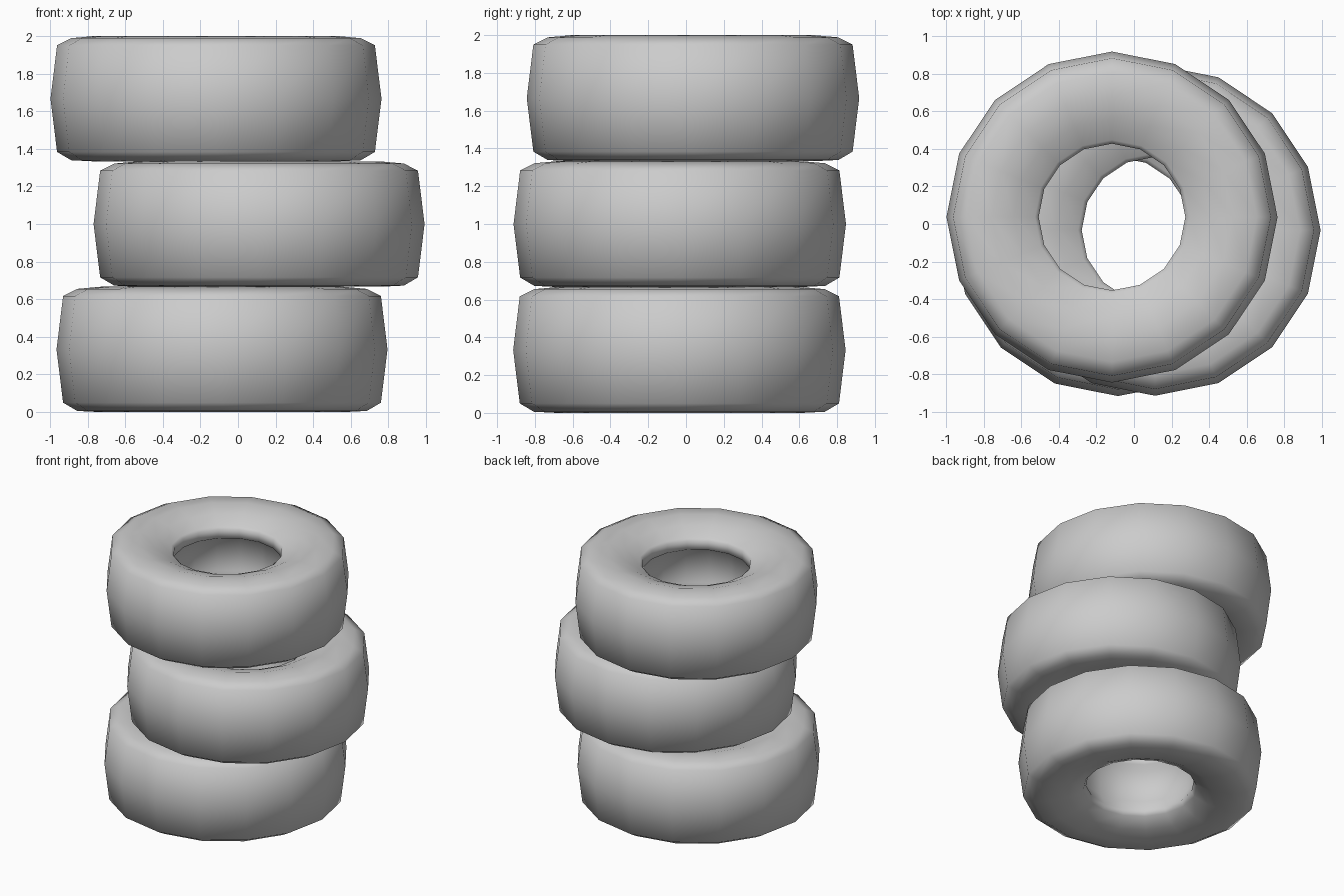
import bpy, bmesh
from math import cos, sin, tau

if "Cube" in bpy.data.objects:
    bpy.data.objects.remove(bpy.data.objects["Cube"])

SIDES = 16
# Closed tyre cross-section: (radius, height above the tyre's base)
PROFILE = [
    (0.65, 0.0), (0.77, 0.006), (0.845, 0.05), (0.88, 0.333),
    (0.845, 0.617), (0.77, 0.655), (0.64, 0.667), (0.52, 0.635),
    (0.41, 0.585), (0.39, 0.57), (0.39, 0.50),      # upper lip
    (0.44, 0.47), (0.44, 0.22),                     # recessed inner wall
    (0.39, 0.12), (0.41, 0.08), (0.52, 0.03),       # rounded lower lip
]


def tyre(name, x, y, z):
    """Revolve the cross-section into one smooth 16-sided tyre."""
    bm = bmesh.new()
    rings = []
    for i in range(SIDES):
        a = tau * i / SIDES
        rings.append([bm.verts.new((r * cos(a), r * sin(a), h)) for r, h in PROFILE])
    n = len(PROFILE)
    for i in range(SIDES):
        a, b = rings[i], rings[(i + 1) % SIDES]
        for j in range(n):
            k = (j + 1) % n
            bm.faces.new((a[j], b[j], b[k], a[k])).smooth = True
    bmesh.ops.recalc_face_normals(bm, faces=bm.faces[:])
    mesh = bpy.data.meshes.new(name)
    bm.to_mesh(mesh)
    bm.free()
    obj = bpy.data.objects.new(name, mesh)
    obj.location = (x, y, z)
    bpy.context.collection.objects.link(obj)


# Loosely stacked tyres
tyre("bottom_tyre", -0.085, -0.035, 0.0)
tyre("middle_tyre", 0.112, -0.033, 0.6665)
tyre("top_tyre", -0.117, 0.037, 1.333)
